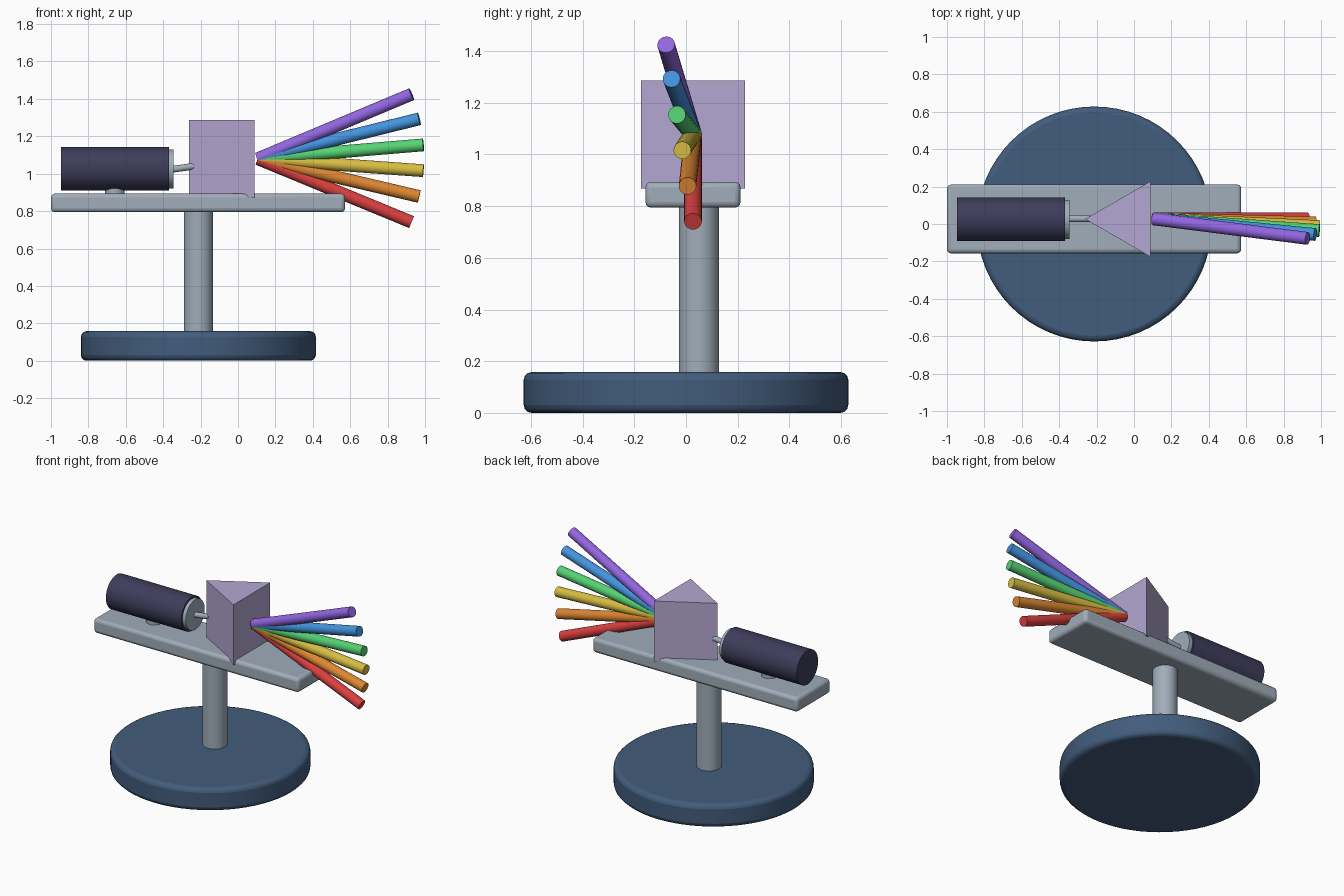
import bpy
import math
from mathutils import Vector

if "Cube" in bpy.data.objects:
    bpy.data.objects.remove(bpy.data.objects["Cube"])


def material(name, r, g, b):
    """Flat material from 0-255 display values, stored as linear."""
    def lin(c):
        c /= 255
        return c / 12.92 if c <= 0.04045 else ((c + 0.055) / 1.055) ** 2.4
    m = bpy.data.materials.new(name)
    m.diffuse_color = (lin(r), lin(g), lin(b), 1)
    m.use_nodes = True
    m.node_tree.nodes["Principled BSDF"].inputs["Base Color"].default_value = m.diffuse_color
    return m


STEEL_BLUE = material("steel blue", 66, 92, 124)
GREY = material("light metal grey", 160, 173, 186)
DARK = material("dark navy", 62, 60, 90)
LILAC = material("lilac glass", 180, 167, 210)


def finish(name, mat, bevel=0.0, segments=3, smooth=True):
    ob = bpy.context.object
    ob.name = name
    ob.data.materials.append(mat)
    bpy.ops.object.transform_apply(location=False, rotation=False, scale=True)
    if smooth:
        bpy.ops.object.shade_smooth_by_angle(angle=math.radians(35))
    if bevel:
        mod = ob.modifiers.new("rounded edges", 'BEVEL')
        mod.width = bevel
        mod.segments = segments
        mod.limit_method = 'ANGLE'
        mod.angle_limit = math.radians(40)
    return ob


def rod(name, start, end, radius, mat, sides=32, bevel=0.0):
    """Cylinder between two points."""
    a, b = Vector(start), Vector(end)
    d = b - a
    bpy.ops.mesh.primitive_cylinder_add(
        vertices=sides, radius=radius, depth=d.length, location=(a + b) / 2,
        rotation=d.to_track_quat('Z', 'Y').to_euler())
    return finish(name, mat, bevel)


# Round base and post
rod("base", (-0.212, 0, 0), (-0.212, 0, 0.158), 0.628, STEEL_BLUE, 64, 0.03)
rod("post", (-0.212, 0.05, 0.14), (-0.212, 0.05, 0.82), 0.078, GREY, 48)

# Bench plate
bpy.ops.mesh.primitive_cube_add(size=1, location=(-0.2135, 0.027, 0.844))
bpy.context.object.scale = (1.573, 0.368, 0.1)
finish("bench_plate", GREY, 0.022)

# Light source: foot, body, collar and nozzle
AXIS_Y, AXIS_Z = 0.025, 1.026
rod("source_foot", (-0.658, AXIS_Y, 0.87), (-0.658, AXIS_Y, 0.93), 0.052, GREY)
rod("source_body", (-0.947, AXIS_Y, AXIS_Z), (-0.37, AXIS_Y, AXIS_Z), 0.117, DARK, 48)
rod("source_collar", (-0.375, AXIS_Y, AXIS_Z), (-0.345, AXIS_Y, AXIS_Z), 0.104, GREY, 48)
rod("source_nozzle", (-0.36, 0.028, 1.022), (-0.235, 0.028, 1.04), 0.018, GREY, 24)

# Three-sided prism, one edge toward the light source
bpy.ops.mesh.primitive_cylinder_add(
    vertices=3, radius=0.2325, depth=0.417, location=(-0.029, 0.0265, 1.0775),
    rotation=(0, 0, math.radians(90)))
finish("prism", LILAC, smooth=False)

# Fan of coloured beams leaving the prism
FAN_START = (0.106, 0.027, 1.08)
beams = [
    ("red", (220, 64, 64), (0.928, 0.027, 0.741)),
    ("orange", (222, 135, 50), (0.969, 0.006, 0.878)),
    ("yellow", (216, 190, 66), (0.991, -0.014, 1.016)),
    ("green", (86, 211, 116), (0.991, -0.035, 1.154)),
    ("blue", (68, 148, 222), (0.969, -0.056, 1.293)),
    ("violet", (146, 102, 224), (0.928, -0.077, 1.425)),
]
for name, rgb, end in beams:
    rod(name + "_beam", FAN_START, end, 0.034, material(name, *rgb), 24)
